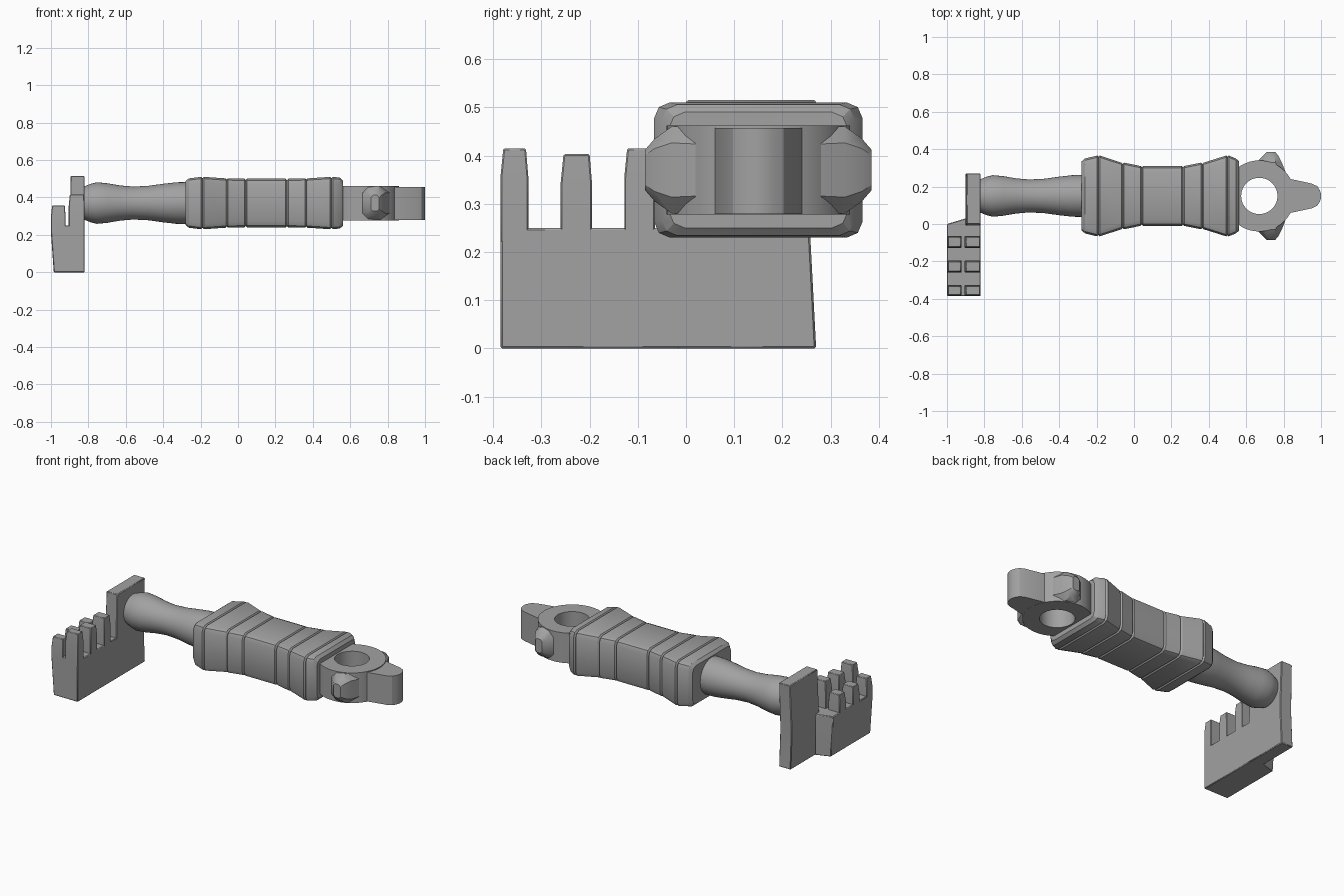
import bpy, bmesh, math
from mathutils import Vector

cube = bpy.data.objects.get("Cube")
if cube:
    bpy.data.objects.remove(cube, do_unlink=True)

grey = bpy.data.materials.new("plain_grey")
grey.use_nodes = True
COLOUR = (0.36, 0.36, 0.36, 1)
grey.diffuse_color = COLOUR
grey.node_tree.nodes["Principled BSDF"].inputs["Base Color"].default_value = COLOUR

CY, CZ = 0.15, 0.37      # long axis of the key
RING_X, THICK = 0.67, 0.0925


def finish(name, bm, bevel=0, angle=32):
    bmesh.ops.recalc_face_normals(bm, faces=bm.faces)
    mesh = bpy.data.meshes.new(name)
    bm.to_mesh(mesh)
    bm.free()
    mesh.materials.append(grey)
    mesh.shade_smooth()
    mesh.set_sharp_from_angle(angle=math.radians(angle))
    ob = bpy.data.objects.new(name, mesh)
    bpy.context.collection.objects.link(ob)
    if bevel:
        mod = ob.modifiers.new("edge", 'BEVEL')
        mod.width = bevel
        mod.segments = 1
        mod.limit_method = 'ANGLE'
    return ob


def loft(name, sections, closed=False, **kw):
    """Skin equal-length rings of points; cap the ends unless closed."""
    bm = bmesh.new()
    rings = [[bm.verts.new(p) for p in s] for s in sections]
    n = len(rings[0])
    pairs = list(zip(rings, rings[1:]))
    if closed:
        pairs.append((rings[-1], rings[0]))
    else:
        bm.faces.new(rings[0])
        bm.faces.new(rings[-1])
    for a, b in pairs:
        for i in range(n):
            j = (i + 1) % n
            bm.faces.new((a[i], a[j], b[j], b[i]))
    return finish(name, bm, **kw)


def rect(x0, x1, y0, y1, z):
    return [(x0, y0, z), (x1, y0, z), (x1, y1, z), (x0, y1, z)]


def circle(r, n=40):
    return [(r * math.cos(2 * math.pi * i / n), r * math.sin(2 * math.pi * i / n))
            for i in range(n)]


# Flat bit plate at the handle end
loft("bit_plate", [rect(-0.9, -0.82, -0.02, 0.27, 0),
                   rect(-0.9, -0.82, -0.01, 0.258, 0.23),
                   rect(-0.895, -0.82, 0, 0.27, 0.515)], bevel=0.004)

# Bit body, with a slanted back and a tapered foot
def bit_outline(x0, z):
    return [(x0, -0.385, z), (-0.82, -0.385, z), (-0.82, 0, z),
            (-0.9, 0.03, z), (x0, 0, z)]

loft("bit_body", [bit_outline(-0.985, 0), bit_outline(-1, 0.21),
                  bit_outline(-1, 0.25)], bevel=0.004)

# Two columns of three teeth
for row, (y0, y1, top) in enumerate([(-0.385, -0.327, 0.415),
                                     (-0.26, -0.195, 0.403),
                                     (-0.128, -0.064, 0.415)]):
    for side, x0, x1, z in (("outer", -1, -0.922, 0.357), ("inner", -0.905, -0.82, top)):
        loft(f"{side}_tooth_{row + 1}",
             [rect(x0, x1, y0, y1, 0.22),
              rect(x0, x1, y0, y1, z - 0.06),
              rect(x0 + 0.006, x1 - 0.004, y0 + 0.006, y1 - 0.005, z)], bevel=0.003)

# Waisted round handle
handle = [(-0.84, 0.085), (-0.82, 0.09), (-0.79, 0.102), (-0.755, 0.111),
          (-0.70, 0.106), (-0.63, 0.094), (-0.56, 0.088), (-0.48, 0.092),
          (-0.40, 0.103), (-0.33, 0.111), (-0.27, 0.112)]
loft("handle", [[(x, CY + a, CZ + b) for a, b in circle(r)] for x, r in handle])


# Chamfered grip with grooves between its segments
def grip_ring(x, hy, hz, c=0.032):
    quarter = [(hy, hz - c), (hy - c * 0.3, hz - c * 0.3), (hy - c, hz)]
    pts = quarter + [(-a, b) for a, b in reversed(quarter)]
    pts += [(-a, -b) for a, b in pts]
    return [(x, CY + a, CZ + b) for a, b in pts]

stations = [(-0.28, 0.185, 0.118, 0), (-0.262, 0.2, 0.132, 0), (-0.19, 0.216, 0.14, 1),
            (-0.06, 0.178, 0.132, 1), (0.042, 0.16, 0.13, 1), (0.262, 0.16, 0.13, 1),
            (0.365, 0.178, 0.132, 1), (0.50, 0.216, 0.14, 1),
            (0.545, 0.2, 0.136, 0), (0.562, 0.185, 0.12, 0)]
grip = []
for x, hy, hz, groove in stations:
    if groove:
        grip += [grip_ring(x - 0.007, hy, hz),
                 grip_ring(x, hy - 0.007, hz - 0.007),
                 grip_ring(x + 0.007, hy, hz)]
    else:
        grip.append(grip_ring(x, hy, hz))
loft("grip", grip, angle=25)

# Ring with a round hole
loft("ring", [[(RING_X + a, CY + b, CZ + h) for a, b in circle(r, 48)]
              for r, h in ((0.19, -THICK), (0.19, THICK), (0.097, THICK), (0.097, -THICK))],
     closed=True)


# Side lugs, tapering outwards
def lug_ring(side, d, x0, x1, h):
    c = min(0.25 * (x1 - x0), 0.4 * h)
    pts = [(x0, -h + c), (x0 + c, -h), (x1 - c, -h), (x1, -h + c),
           (x1, h - c), (x1 - c, h), (x0 + c, h), (x0, h - c)]
    return [(x, CY + side * d, CZ + z) for x, z in pts]

for side, name in ((1, "back_lug"), (-1, "front_lug")):
    loft(name, [lug_ring(side, 0.13, 0.62, 0.81, 0.09),
                lug_ring(side, 0.18, 0.655, 0.79, 0.09),
                lug_ring(side, 0.215, 0.69, 0.772, 0.065),
                lug_ring(side, 0.235, 0.71, 0.755, 0.042)])

# Rounded nose at the far end
half = [(0.81, 0.095), (0.85, 0.088), (0.95, 0.066), (0.98, 0.052),
        (0.994, 0.03), (1.0, 0.01)]
nose = half + [(x, -d) for x, d in reversed(half)]
loft("nose", [[(x, CY + d, CZ + h) for x, d in nose] for h in (-0.0915, 0.087)])
